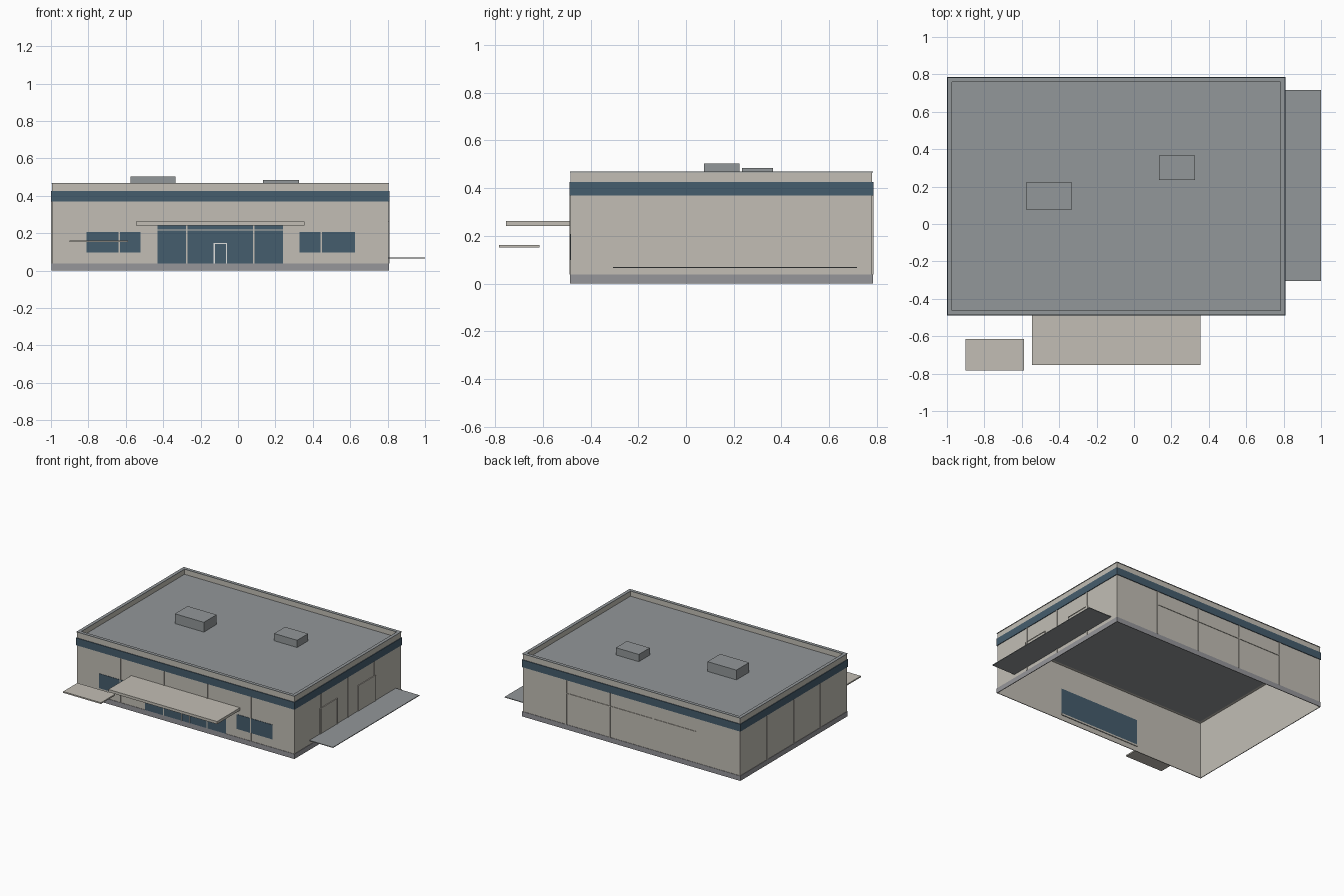
import bpy, bmesh

cube = bpy.data.objects.get("Cube")
if cube:
    bpy.data.objects.remove(cube, do_unlink=True)


def material(name, rgb):
    m = bpy.data.materials.new(name)
    m.use_nodes = True
    m.diffuse_color = (*rgb, 1)
    m.node_tree.nodes["Principled BSDF"].inputs["Base Color"].default_value = (*rgb, 1)
    return m


BEIGE = material("beige_wall", (0.54, 0.515, 0.46))
BLUE = material("dark_blue", (0.06, 0.109, 0.153))
GREY = material("roof_grey", (0.288, 0.309, 0.319))
BASE = material("plinth_grey", (0.305, 0.305, 0.323))
WHITE = material("door_frame_white", (0.75, 0.75, 0.73))

# Wall planes
X0, X1, Y0, Y1 = -0.995, 0.805, -0.484, 0.78
ROOF_Z, TOP_Z = 0.43, 0.47
BASE_Z, STRIPE_Z = 0.037, 0.37


def finish(name, bm, mat):
    bmesh.ops.recalc_face_normals(bm, faces=bm.faces)
    mesh = bpy.data.meshes.new(name)
    bm.to_mesh(mesh)
    bm.free()
    mesh.materials.append(mat)
    obj = bpy.data.objects.new(name, mesh)
    bpy.context.collection.objects.link(obj)
    return obj


def box(name, mat, x, y, z):
    """Box between pairs of x, y and z limits."""
    bm = bmesh.new()
    bmesh.ops.create_cube(bm, size=1)
    for v in bm.verts:
        v.co = [lim[0] if c < 0 else lim[1] for c, lim in zip(v.co, (x, y, z))]
    return finish(name, bm, mat)


def ring(name, mat, out, inset, z0, z1):
    """Rectangular band around the building, from outset to inset."""
    bm = bmesh.new()
    loops = []
    for d, z in ((out, z0), (out, z1), (-inset, z1), (-inset, z0)):
        corners = ((X0 - d, Y0 - d), (X1 + d, Y0 - d), (X1 + d, Y1 + d), (X0 - d, Y1 + d))
        loops.append([bm.verts.new((x, y, z)) for x, y in corners])
    for i in range(4):
        a, b = loops[i], loops[(i + 1) % 4]
        for j in range(4):
            k = (j + 1) % 4
            bm.faces.new((a[j], a[k], b[k], b[j]))
    return finish(name, bm, mat)


# Building shell, open underneath
ring("walls", BEIGE, 0, 0.002, 0, ROOF_Z)
ring("parapet", BEIGE, 0, 0.02, ROOF_Z - 0.003, TOP_Z - 0.004)
ring("parapet_cap", GREY, 0.003, 0.022, TOP_Z - 0.004, TOP_Z)
ring("plinth", BASE, 0.003, 0, 0, BASE_Z)
ring("blue_stripe", BLUE, 0.005, 0, STRIPE_Z, 0.425)
box("roof", GREY, (X0 + 0.002, X1 - 0.002), (Y0 + 0.002, Y1 - 0.002), (ROOF_Z - 0.003, ROOF_Z))

# Rooftop units
box("large_roof_unit", GREY, (-0.575, -0.335), (0.075, 0.225), (ROOF_Z, 0.503))
box("small_roof_unit", GREY, (0.135, 0.325), (0.235, 0.365), (ROOF_Z, 0.484))

# Wall ribs: four on front and back, three on each side
H, P = 0.004, 0.005
for i in range(1, 5):
    x = X0 + (X1 - X0) * i / 5
    for side, y in (("front", (Y0 - P, Y0)), ("back", (Y1, Y1 + P))):
        box(f"{side}_rib_{i}", BEIGE, (x - H, x + H), y, (BASE_Z, STRIPE_Z))
for i in range(1, 4):
    y = Y0 + (Y1 - Y0) * i / 4
    for side, x in (("left", (X1, X1 + P)), ("right", (X0 - P, X0))):
        box(f"{side}_rib_{i}", BEIGE, x, (y - H, y + H), (BASE_Z, STRIPE_Z))

# Front windows
for name, x in (("right_window", (-0.81, -0.52)), ("left_window", (0.33, 0.625))):
    box(name, BLUE, x, (Y0 - 0.003, Y0), (0.098, 0.207))

# Glazed entrance, visible inside and out
box("entrance_glass", BLUE, (-0.43, 0.24), (Y0 - 0.003, Y0 + 0.005), (BASE_Z, 0.243))
box("entrance_transom", BEIGE, (-0.43, 0.24), (Y0 - P, Y0), (0.215, 0.221))
box("entrance_inner_sill", BEIGE, (-0.43, 0.24), (Y0, Y0 + 0.008), (BASE_Z, 0.05))
for name, x in (("right", -0.13), ("left", -0.064)):
    box(f"{name}_entrance_jamb", WHITE, (x, x + 0.006), (Y0 - P, Y0), (BASE_Z, 0.148))
box("entrance_head", WHITE, (-0.13, -0.058), (Y0 - P, Y0), (0.143, 0.149))

# Front canopies
box("entrance_canopy", BEIGE, (-0.545, 0.355), (-0.755, Y0), (0.242, 0.262))
box("small_canopy", BEIGE, (-0.9, -0.587), (-0.783, -0.615), (0.152, 0.162))

# Loading dock and its two framed doors
box("loading_dock", GREY, (X1, 1.0), (-0.305, 0.717), (0.065, 0.07))
for n, (a, b) in enumerate(((-0.183, 0.022), (0.268, 0.473)), 1):
    box(f"dock_door_{n}", BEIGE, (X1, X1 + 0.003), (a, b), (0.07, 0.262))
    for side, y in (("front", a), ("back", b - 0.005)):
        box(f"dock_door_{n}_{side}_jamb", BEIGE, (X1, X1 + 0.006), (y, y + 0.005), (0.07, 0.262))
    box(f"dock_door_{n}_head", BEIGE, (X1, X1 + 0.006), (a, b), (0.257, 0.262))

# Thin rail across the back wall
box("back_rail", BEIGE, (-0.635, 0.445), (Y1, Y1 + 0.004), (0.266, 0.272))
